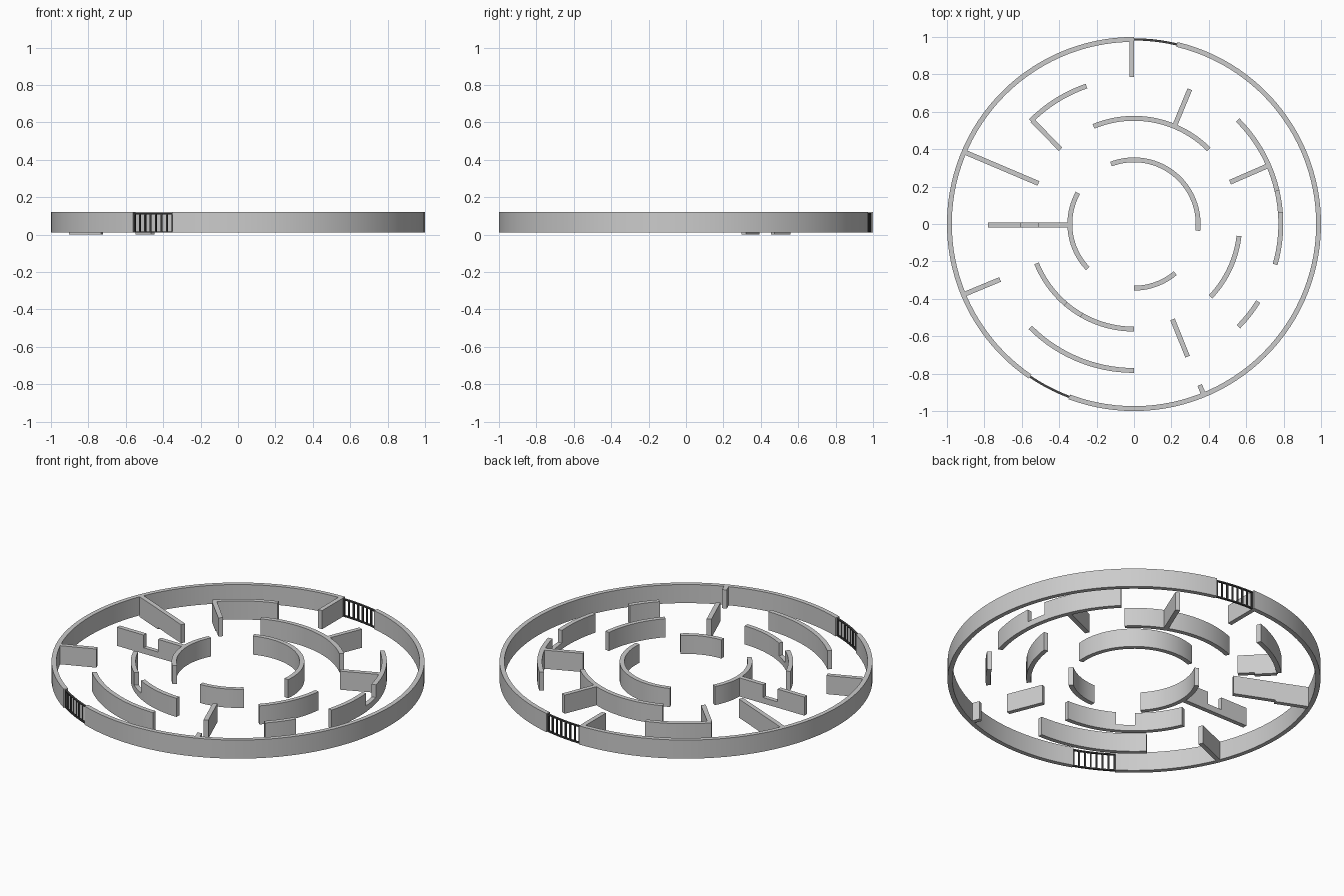
import bpy, bmesh
from math import cos, sin, radians, ceil

if "Cube" in bpy.data.objects:
    bpy.data.objects.remove(bpy.data.objects["Cube"])

T = 0.026            # wall thickness
Z0, Z1 = 0.01, 0.12  # wall bottom and top
LOW = 0.045          # top of the low gaps in some walls


def finish(bm, name, mat=None):
    bmesh.ops.recalc_face_normals(bm, faces=bm.faces[:])
    me = bpy.data.meshes.new(name)
    bm.to_mesh(me)
    bm.free()
    ob = bpy.data.objects.new(name, me)
    bpy.context.collection.objects.link(ob)
    if mat:
        me.materials.append(mat)
    bpy.ops.object.select_all(action='DESELECT')
    ob.select_set(True)
    bpy.context.view_layer.objects.active = ob
    bpy.ops.object.shade_smooth_by_angle(angle=radians(30))
    return ob


def sweep(bm, sections):
    """Skin rectangular sections given as (inner xy, outer xy, z0, z1)."""
    loops = []
    for (ix, iy), (ox, oy), z0, z1 in sections:
        loops.append([bm.verts.new(p) for p in
                      ((ix, iy, z0), (ox, oy, z0), (ox, oy, z1), (ix, iy, z1))])
    for a, b in zip(loops, loops[1:]):
        for i in range(4):
            j = (i + 1) % 4
            bm.faces.new((a[i], a[j], b[j], b[i]))
    bm.faces.new(loops[0])
    bm.faces.new(loops[-1])


def add_arc(bm, r, a0, a1, z0=Z0, z1=Z1, t=T):
    n = max(1, ceil((a1 - a0) / 3))
    secs = []
    for i in range(n + 1):
        a = radians(a0 + (a1 - a0) * i / n)
        c, s = cos(a), sin(a)
        secs.append((((r - t / 2) * c, (r - t / 2) * s),
                     ((r + t / 2) * c, (r + t / 2) * s), z0, z1))
    sweep(bm, secs)


def add_radial(bm, a, r0, r1, z0=Z0, z1=Z1, off=0.0):
    c, s = cos(radians(a)), sin(radians(a))
    side = lambda r, d: (r * c - d * s, r * s + d * c)
    sweep(bm, [(side(r, off - T / 2), side(r, off + T / 2), z0, z1) for r in (r0, r1)])


# outer wall, two halves between the gates
bm = bmesh.new()
add_arc(bm, 0.987, 90, 235.8)
add_arc(bm, 0.987, 249.5, 436.5)
finish(bm, "outer_wall")

# curved walls: radius, start angle, end angle, optional low gap
arcs = [
    (0.343, -6, 111, None), (0.343, 151, 224, None), (0.343, 270, 310, None),
    (0.565, 45, 112.5, None), (0.565, -43.5, -6.5, None), (0.562, 202, 270, (229.5, 240)),
    (0.78, 109, 135, None), (0.785, -16, 45, (4.5, 13)),
    (0.783, -44.5, -32, None), (0.783, 225, 270, None),
]
for i, (r, a0, a1, gap) in enumerate(arcs):
    bm = bmesh.new()
    if gap:
        add_arc(bm, r, a0, gap[0])
        add_arc(bm, r, *gap, z1=LOW)
        add_arc(bm, r, gap[1], a1)
    else:
        add_arc(bm, r, a0, a1)
    finish(bm, f"curved_wall_{i + 1}")

# straight radial walls: angle, inner radius, outer radius, sideways offset
radials = [
    (90, 0.785, 0.98, 0.012), (157, 0.555, 0.98, 0), (202.5, 0.775, 0.98, 0),
    (134.5, 0.56, 0.775, 0), (67.5, 0.57, 0.78, 0), (23.5, 0.56, 0.78, 0),
    (-68, 0.55, 0.765, 0), (-67.8, 0.93, 0.98, 0),
]
for i, (a, r0, r1, off) in enumerate(radials):
    bm = bmesh.new()
    add_radial(bm, a, r0, r1, off=off)
    # foundation strips that reach the ground
    if i == 1:
        add_radial(bm, a, 0.79, 0.975, z0=0.0, z1=Z0)
    if i == 3:
        add_radial(bm, a, 0.65, 0.77, z0=0.0, z1=Z0)
    finish(bm, f"straight_wall_{i + 1}")

# straight wall with a low gap
bm = bmesh.new()
add_radial(bm, 180, 0.35, 0.51, off=0.005)
add_radial(bm, 180, 0.51, 0.605, z1=LOW, off=0.005)
add_radial(bm, 180, 0.605, 0.78, off=0.005)
finish(bm, "gapped_straight_wall")

# gates: vertical bars between thin rails
dark = bpy.data.materials.new("dark_metal")
dark.diffuse_color = (0.06, 0.06, 0.06, 1)
dark.use_nodes = True
dark.node_tree.nodes["Principled BSDF"].inputs["Base Color"].default_value = dark.diffuse_color
for name, a0, a1 in (("front_gate", 235.8, 249.5), ("back_gate", 76.5, 90)):
    bm = bmesh.new()
    add_arc(bm, 0.987, a0, a1, Z0, Z0 + 0.007, 0.012)
    add_arc(bm, 0.987, a0, a1, 0.108, 0.115, 0.012)
    for k in range(8):
        a = a0 + 0.25 + (a1 - a0 - 0.5) * k / 7
        add_arc(bm, 0.987, a - 0.25, a + 0.25, Z0 + 0.007, 0.108, 0.009)
    finish(bm, name, dark)
